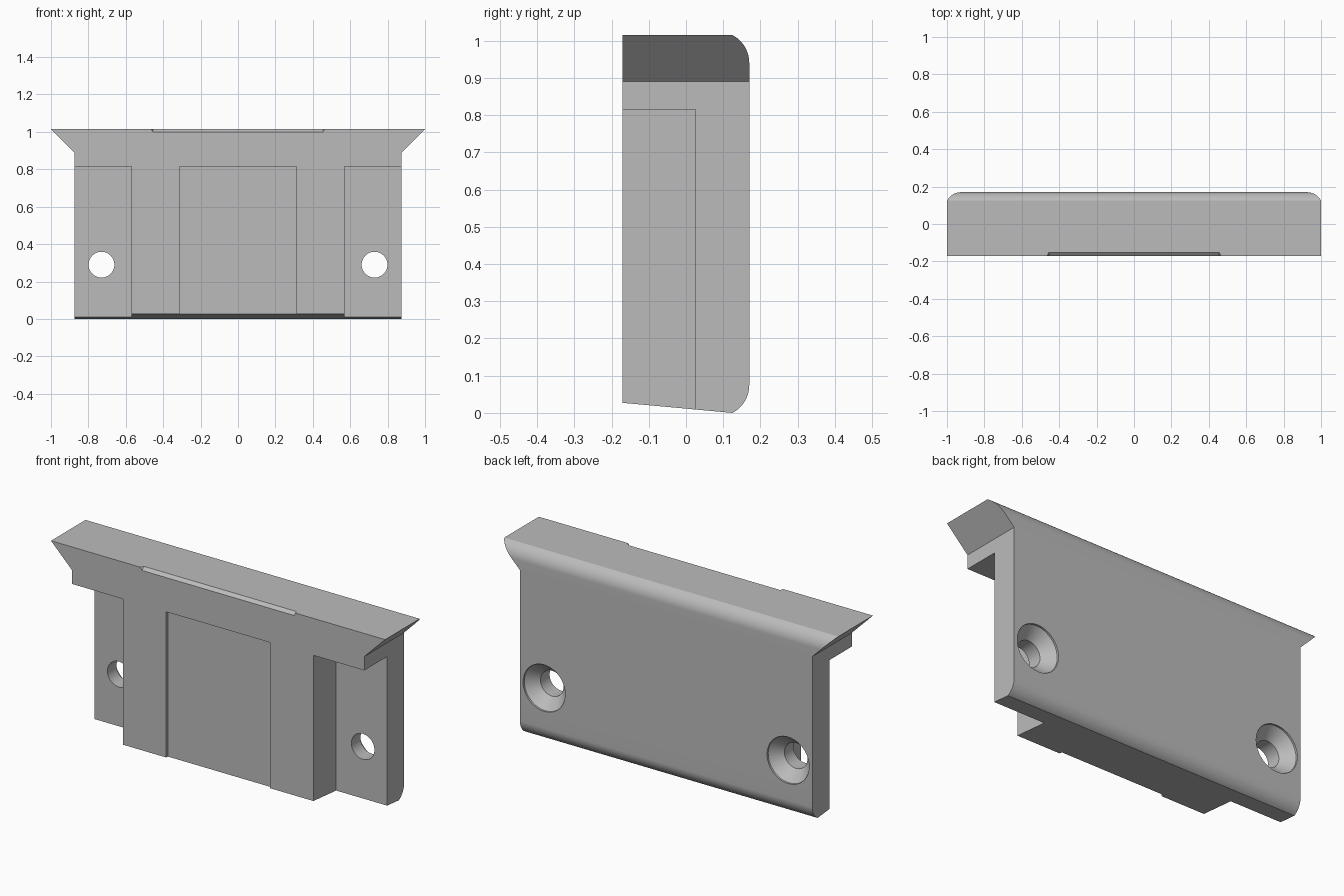
import bpy, bmesh
from math import sin, cos, pi, radians
from mathutils import Vector

if "Cube" in bpy.data.objects:
    bpy.data.objects.remove(bpy.data.objects["Cube"], do_unlink=True)

HALF_Y, TOP = 0.17, 1.015

grey = bpy.data.materials.new("plain_grey")
grey.use_nodes = True
colour = (0.5, 0.5, 0.5, 1)
grey.diffuse_color = colour
grey.node_tree.nodes["Principled BSDF"].inputs["Base Color"].default_value = colour


def to_object(name, bm):
    bmesh.ops.recalc_face_normals(bm, faces=bm.faces)
    mesh = bpy.data.meshes.new(name)
    bm.to_mesh(mesh)
    bm.free()
    mesh.materials.append(grey)
    ob = bpy.data.objects.new(name, mesh)
    bpy.context.collection.objects.link(ob)
    return ob


def prism(name, points, depth):
    """Extrude a closed outline of 3D points along a vector."""
    bm = bmesh.new()
    face = bm.faces.new([bm.verts.new(p) for p in points])
    out = bmesh.ops.extrude_face_region(bm, geom=[face])["geom"]
    moved = [v for v in out if isinstance(v, bmesh.types.BMVert)]
    bmesh.ops.translate(bm, verts=moved, vec=depth)
    return to_object(name, bm)


def box(name, x, y, z):
    outline = [(x[0], y[0], z[0]), (x[1], y[0], z[0]), (x[1], y[0], z[1]), (x[0], y[0], z[1])]
    return prism(name, outline, (0, y[1] - y[0], 0))


def lathe_y(name, cx, cz, profile, sides=48):
    """Solid of revolution about an axis along y; profile is (radius, y)."""
    bm = bmesh.new()
    rings = [[bm.verts.new((cx + r * cos(2 * pi * i / sides), y, cz + r * sin(2 * pi * i / sides)))
              for i in range(sides)] for r, y in profile]
    for a, b in zip(rings, rings[1:]):
        for i in range(sides):
            j = (i + 1) % sides
            bm.faces.new((a[i], a[j], b[j], b[i]))
    bm.faces.new(rings[0])
    bm.faces.new(rings[-1])
    return to_object(name, bm)


def apply_boolean(target, cutter, operation="DIFFERENCE"):
    mod = target.modifiers.new("cut", "BOOLEAN")
    mod.operation, mod.object, mod.solver = operation, cutter, "EXACT"
    bpy.context.view_layer.objects.active = target
    bpy.ops.object.modifier_apply(modifier=mod.name)
    bpy.data.objects.remove(cutter, do_unlink=True)


# Side profile: sloped underside, rounded back edges
radius, sweep, steps = 0.085, radians(62), 14
cy = HALF_Y - radius


def back_arc(cz, start, end):
    angles = [start + (end - start) * i / steps for i in range(steps + 1)]
    return [(-1.1, cy + radius * cos(a), cz + radius * sin(a)) for a in angles]


rise = radius * sin(sweep)
profile = [(-1.1, -HALF_Y, 0.027)] + back_arc(rise, -sweep, 0)
profile += back_arc(TOP - rise, 0, sweep) + [(-1.1, -HALF_Y, TOP)]
plate = prism("mounting_plate", profile, (2.2, 0, 0))

# Front outline with flared top ends
half = [(0.875, -0.1), (0.875, 0.89), (1.0, TOP), (1.0, 1.1)]
outline = half + [(-x, z) for x, z in reversed(half)]
apply_boolean(plate, prism("outline", [(x, -0.4, z) for x, z in outline], (0, 0.8, 0)), "INTERSECT")

# Side notches and countersunk screw holes
screw = [(0.069, -0.4), (0.069, 0.103), (0.126, 0.16), (0.126, 0.3)]
for side in (-1, 1):
    xs = sorted((side * 0.57, side * 1.2))
    apply_boolean(plate, box("side_notch", xs, (-0.4, 0.025), (-0.2, 0.815)))
    apply_boolean(plate, lathe_y("screw_hole", side * 0.73, 0.29, screw))

# Shallow central recess
apply_boolean(plate, box("front_recess", (-0.312, 0.312), (-0.4, -HALF_Y + 0.016), (-0.2, 0.815)))

# Chamfered finger notch on the top front edge, with slanted ends
mid = Vector((0.455, -0.161, 1.0075))
corners = [(0.455, -0.152, TOP), (0.455, -HALF_Y, 1.0), (0.465, -HALF_Y, TOP)]
bm = bmesh.new()
for c in corners:
    p = mid + 3 * (Vector(c) - mid)
    for side in (-1, 1):
        bm.verts.new((side * p.x, p.y, p.z))
bmesh.ops.convex_hull(bm, input=bm.verts)
apply_boolean(plate, to_object("finger_notch", bm))

# Smooth the curved surfaces, keep edges crisp
bpy.ops.object.select_all(action="DESELECT")
plate.select_set(True)
bpy.context.view_layer.objects.active = plate
bpy.ops.object.shade_smooth_by_angle(angle=radians(25))
